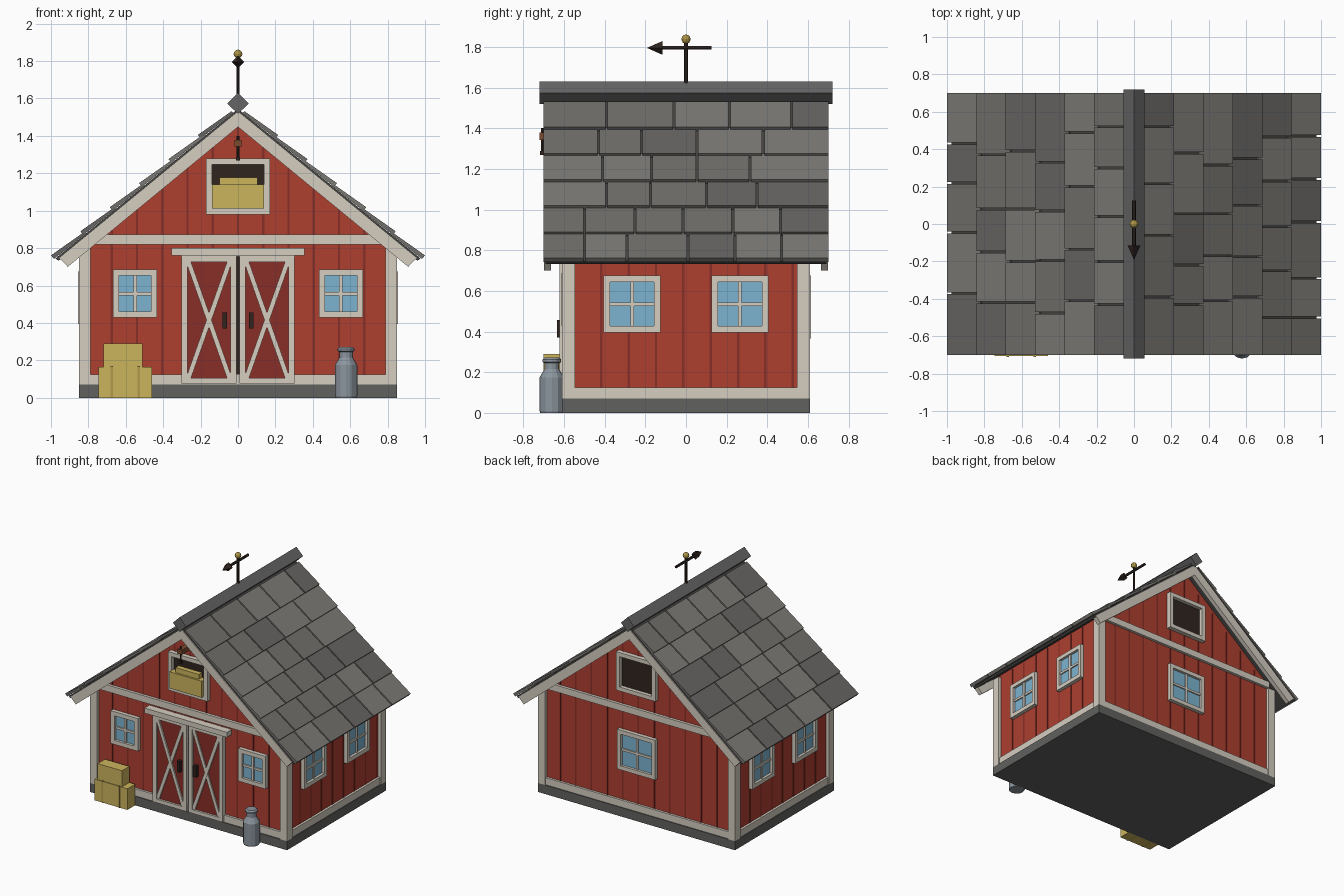
import bpy, bmesh, math, random
from mathutils import Vector

if "Cube" in bpy.data.objects:
    bpy.data.objects.remove(bpy.data.objects["Cube"])

random.seed(4)
MATS = {}
for n, c in {
    "red": (.42, .05, .03), "groove": (.24, .028, .02), "door_red": (.25, .027, .02),
    "cream": (.66, .61, .53), "stone": (.12, .12, .115), "glass": (.2, .45, .63),
    "dark": (.03, .018, .014), "hay": (.6, .46, .11), "strap": (.45, .32, .07),
    "metal": (.26, .3, .34), "gold": (.42, .3, .06), "wood": (.2, .07, .03),
    "slate_a": (.165, .16, .15), "slate_b": (.2, .195, .18), "slate_c": (.135, .13, .122),
    "deck": (.06, .058, .055), "ridge": (.13, .13, .13)}.items():
    MATS[n] = bpy.data.materials.new(n)
    MATS[n].diffuse_color = (*c, 1)


def finish(name, bm, mat):
    bmesh.ops.recalc_face_normals(bm, faces=bm.faces)
    me = bpy.data.meshes.new(name)
    bm.to_mesh(me)
    bm.free()
    me.materials.append(MATS[mat])
    ob = bpy.data.objects.new(name, me)
    bpy.context.collection.objects.link(ob)
    return ob


def prism(name, pts, y0, y1, mat):
    """Extrude an xz profile along y."""
    bm = bmesh.new()
    f = bm.faces.new([bm.verts.new((x, y0, z)) for x, z in pts])
    r = bmesh.ops.extrude_face_region(bm, geom=[f])
    bmesh.ops.translate(bm, vec=(0, y1 - y0, 0),
                        verts=[v for v in r["geom"] if isinstance(v, bmesh.types.BMVert)])
    return finish(name, bm, mat)


def box(name, x0, x1, y0, y1, z0, z1, mat):
    return prism(name, [(x0, z0), (x1, z0), (x1, z1), (x0, z1)], y0, y1, mat)


def lathe(name, prof, sides, loc, mat, axis="Z"):
    """Revolve (radius, height) points into stacked rings."""
    bm = bmesh.new()
    rings = []
    for r, h in prof:
        ring = []
        for i in range(sides):
            a = 2 * math.pi * i / sides
            p = Vector((r * math.cos(a), r * math.sin(a), h))
            if axis == "Y":
                p = Vector((p.x, p.z, p.y))
            ring.append(bm.verts.new(p + Vector(loc)))
        rings.append(ring)
    for a, b in zip(rings, rings[1:]):
        for i in range(sides):
            j = (i + 1) % sides
            bm.faces.new((a[i], a[j], b[j], b[i]))
    bm.faces.new(rings[0])
    bm.faces.new(rings[-1])
    return finish(name, bm, mat)


WX, WY = .825, .585      # wall half sizes
APEX, SLOPE = 1.545, .82  # top of roof deck


def fbox(name, face, u0, u1, z0, z1, o0, o1, mat):
    """Box on a wall: u along the wall, o outwards from it."""
    if face in ("front", "back"):
        s = -1 if face == "front" else 1
        a, b = sorted((s * (WY + o0), s * (WY + o1)))
        return box(name, u0, u1, a, b, z0, z1, mat)
    s = 1 if face == "right" else -1
    a, b = sorted((s * (WX + o0), s * (WX + o1)))
    return box(name, a, b, u0, u1, z0, z1, mat)


def frame(name, face, u, z, w, h, t, o):
    a, b, c, d = u - w / 2, u + w / 2, z - h / 2, z + h / 2
    fbox(name + "_bottom", face, a, b, c, c + t, 0, o, "cream")
    fbox(name + "_top", face, a, b, d - t, d, 0, o, "cream")
    fbox(name + "_side", face, a, a + t, c + t, d - t, 0, o, "cream")
    fbox(name + "_side", face, b - t, b, c + t, d - t, 0, o, "cream")


def window(face, u, z, w, h):
    frame("window_frame", face, u, z, w, h, .032, .03)
    fbox("window_glass", face, u - w / 2 + .02, u + w / 2 - .02, z - h / 2 + .02, z + h / 2 - .02, 0, .01, "glass")
    fbox("window_bar", face, u - .009, u + .009, z - h / 2 + .03, z + h / 2 - .03, .005, .02, "cream")
    fbox("window_bar", face, u - w / 2 + .03, u + w / 2 - .03, z - .009, z + .009, .005, .019, "cream")


# Foundation and walls
box("foundation", -.85, .85, -.61, .61, 0, .07, "stone")
prism("walls", [(-WX, .07), (WX, .07), (WX, .84), (0, 1.515), (-WX, .84)], -WY, WY, "red")

# Board grooves
for k in range(-5, 6):
    x = k * .135
    for f in ("front", "back"):
        fbox("board_groove", f, x - .006, x + .006, .08, 1.49 - SLOPE * abs(x), 0, .003, "groove")
for k in range(-4, 5):
    y = k * .1345 - .013
    for f in ("left", "right"):
        fbox("board_groove", f, y - .006, y + .006, .08, .83, 0, .003, "groove")

# Corner posts, sill boards, gable bands
for sx in (-1, 1):
    for sy in (-1, 1):
        x, y = sorted((sx * .788, sx * .85)), sorted((sy * .545, sy * .61))
        box("corner_post", *x, *y, .07, .815, "cream")
for f in ("front", "back"):
    fbox("sill_board", f, -.79, .79, .07, .125, 0, .018, "cream")
    fbox("gable_band", f, -.80, .80, .82, .872, 0, .022, "cream")
for f in ("left", "right"):
    fbox("sill_board", f, -.55, .55, .07, .125, 0, .018, "cream")

# Windows
for s in (-1, 1):
    window("front", s * .55, .557, .235, .255)
    for f in ("left", "right"):
        window(f, s * .265, .535, .28, .28)
window("back", 0, .52, .33, .31)

# Loft openings
for f in ("front", "back"):
    frame("loft_frame", f, 0, 1.13, .34, .30, .032, .035)
    fbox("loft_opening", f, -.15, .15, 1, 1.26, 0, .006, "dark")
fbox("loft_hay", "front", -.138, .138, 1.012, 1.14, 0, .06, "hay")
fbox("loft_hay_top", "front", -.098, .103, 1.14, 1.178, 0, .045, "hay")

# Hoist beam and hook
box("hoist_beam", -.02, .02, -.72, -.58, 1.343, 1.378, "wood")
lathe("hoist_rope", [(.007, 1.28), (.007, 1.40)], 6, (0, -.706, 0), "dark")
box("hoist_hook", -.012, .012, -.718, -.694, 1.268, 1.288, "dark")

# Barn doors
for s in (-1, 1):
    def dbox(n, a, b, z0, z1, o, m):
        a, b = sorted((s * a, s * b))
        fbox(n, "front", a, b, z0, z1, 0, o, m)
    dbox("door_panel", .008, .30, .08, .757, .02, "door_red")
    dbox("door_stile", .008, .04, .075, .757, .036, "cream")
    dbox("door_stile", .27, .302, .075, .757, .036, "cream")
    dbox("door_rail", .04, .27, .075, .105, .036, "cream")
    dbox("door_rail", .04, .27, .727, .757, .036, "cream")
    dbox("door_handle", .058, .083, .37, .457, .05, "dark")
    for i, (za, zb) in enumerate(((.105, .727), (.727, .105))):
        p, q = Vector((s * .045, za)), Vector((s * .265, zb))
        d = (q - p).normalized() * .013
        n = Vector((-d.y, d.x))
        prism("door_brace", [p + n, p - n, q - n, q + n], -WY - .032 + i * .002, -WY, "cream")
fbox("door_gap", "front", -.008, .008, .075, .757, 0, .015, "dark")
fbox("door_header", "front", -.305, .305, .755, .775, 0, .04, "cream")
fbox("door_track", "front", -.355, .355, .76, .80, 0, .06, "cream")

# Roof deck and rake boards
t = .026
prism("roof_deck", [(0, APEX), (.975, APEX - SLOPE * .975), (.96, APEX - SLOPE * .96 - t), (0, APEX - t),
                    (-.96, APEX - SLOPE * .96 - t), (-.975, APEX - SLOPE * .975)], -.692, .692, "deck")
rake = [(0, 1.53), (.955, .747), (.91, .70), (0, 1.448), (-.91, .70), (-.955, .747)]
prism("front_rake_board", rake, -.699, -.664, "cream")
prism("back_rake_board", rake, .664, .699, "cream")

# Shingle courses, eave to ridge
ca = 1 / math.hypot(1, SLOPE)
sa = SLOPE * ca
JOINTS = {
    1: [(-.5, -.29, .01, .24, .47), (-.5, -.25, -.015, .23, .465), (-.39, -.175, .1, .35),
        (-.41, -.17, .055, .315), (-.43, -.22, .055, .38), (-.39, -.06, .215, .52)],
    -1: [(-.37, -.045, .22, .43), (-.42, -.15, .08, .37), (-.42, -.2, .08, .39),
         (-.475, -.195, .07, .33), (-.41, -.135, .2, .49), (-.43, -.2, .04, .3, .52)]}
for side, rows in JOINTS.items():
    for i, js in enumerate(rows):
        s1 = (.982 - .157 * i) / ca
        s0 = s1 - .22
        prof = [(side * (s * ca + n * sa), APEX - s * sa + n * ca)
                for s, n in ((s1, .003), (s1, .028), (s0, .012), (s0, 0))]
        ys = (-.705, *js, .705)
        for a, b in zip(ys, ys[1:]):
            prism("shingle", prof, a + .005, b - .005, random.choice(("slate_a", "slate_b", "slate_c")))

# Ridge cap
prism("ridge_cap", [(0, 1.518), (.057, 1.573), (0, 1.63), (-.057, 1.573)], -.72, .72, "ridge")

# Weathervane
lathe("vane_rod", [(.009, 1.6), (.009, 1.83)], 8, (0, 0, 0), "dark")
lathe("vane_shaft", [(.01, -.13), (.01, .125)], 6, (0, 0, 1.795), "dark", "Y")
lathe("vane_arrowhead", [(.001, -.19), (.034, -.115)], 4, (0, 0, 1.795), "dark", "Y")
lathe("vane_ball", [(.023 * math.sin(a) + .0005, -.023 * math.cos(a))
                    for a in [math.pi * i / 6 for i in range(7)]], 10, (0, 0, 1.838), "gold")

# Hay bales
box("hay_bale_lower", -.745, -.46, -.705, -.61, 0, .165, "hay")
box("hay_bale_upper", -.72, -.51, -.70, -.61, .165, .29, "hay")
for x in (-.675, -.53):
    box("bale_strap", x - .006, x + .006, -.71, -.61, 0, .169, "strap")

# Milk can
lathe("milk_can", [(.057, 0), (.06, .01), (.06, .175), (.036, .215), (.036, .245), (.046, .25),
                   (.046, .262), (.036, .272)], 12, (.578, -.66, 0), "metal")

for m in bpy.data.materials:
    if m.users and not m.is_grease_pencil:
        m.use_nodes = True
        m.node_tree.nodes["Principled BSDF"].inputs["Base Color"].default_value = m.diffuse_color
